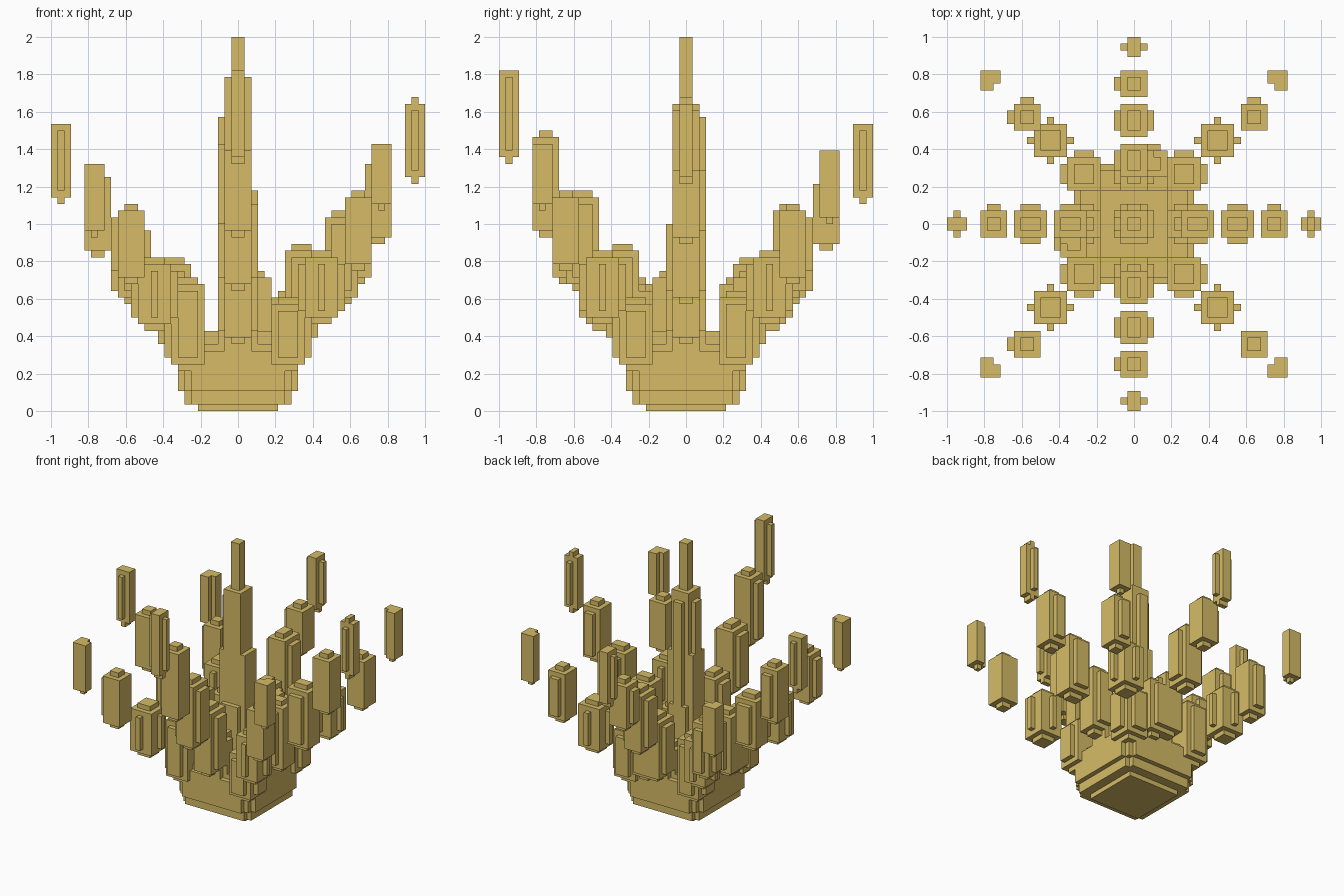
import bpy
import bmesh
from mathutils import Matrix, Vector

UNIT = 1 / 28  # edge of one block

cube = bpy.data.objects.get("Cube")
if cube:
    bpy.data.objects.remove(cube, do_unlink=True)

sand = bpy.data.materials.new("sand_gold")
sand.use_nodes = True
color = (0.67, 0.5, 0.134, 1)
sand.diffuse_color = color
sand.node_tree.nodes["Principled BSDF"].inputs["Base Color"].default_value = color


def block_object(name, boxes):
    """One object made of axis-aligned boxes, each given as three (low, high) spans."""
    bm = bmesh.new()
    for spans in boxes:
        low = Vector([s[0] for s in spans]) * UNIT
        high = Vector([s[1] for s in spans]) * UNIT
        size = Matrix.Diagonal((*(high - low), 1))
        bmesh.ops.create_cube(bm, size=1, matrix=Matrix.Translation((low + high) / 2) @ size)
    mesh = bpy.data.meshes.new(name)
    bm.to_mesh(mesh)
    bm.free()
    mesh.materials.append(sand)
    bpy.context.collection.objects.link(bpy.data.objects.new(name, mesh))


def inset(span, amount=1):
    low, high = span
    return (low + amount, high - amount) if high - low > 2 * amount else span


def grow(span, ends):
    return span[0] - ends[0], span[1] + ends[1]


def column(name, x, y, z, rib_x, rib_y, cap=1, rib_inset=1):
    """Pillar with a narrow foot, a narrow cap and raised ribs on its sides."""
    bottom, top = z
    boxes = [
        (x, y, (bottom + 1, top - cap)),
        (inset(x), inset(y), (bottom, top)),
    ]
    rib_z = (bottom + 2, top - 1 - cap)
    if any(rib_x):
        boxes.append((grow(x, rib_x), inset(y, rib_inset), rib_z))
    if any(rib_y):
        boxes.append((inset(x, rib_inset), grow(y, rib_y), rib_z))
    block_object(name, boxes)


def outward(sign, span):
    return span if sign > 0 else (-span[1], -span[0])


def square(half, low, high):
    return ((-half, half), (-half, half), (low, high))


def cut_square(half, cut, low, high):
    """Two crossing slabs: a square with its corners notched."""
    wide, narrow = (-half, half), (cut - half, half - cut)
    return [(wide, narrow, (low, high)), (narrow, wide, (low, high))]


# Stepped square base
block_object("base", [
    square(6, 0, 1),
    *cut_square(8, 1, 1, 10),
    square(8, 3, 10),
    *cut_square(9, 2, 3, 9),
    square(5, 9, 12),
])

# Central spire
block_object("spire", [
    square(1, 12, 56),
    square(2, 10, 46),
    ((-3, 2), (-1, 1), (10, 44)),
    ((-1, 1), (-2, 3), (10, 44)),
    ((-3, 3), (-2, 2), (10, 33)),
    ((-2, 2), (-3, 3), (10, 22)),
])

# Pillars along the four straight arms: radial span, half width, heights per arm
arms = [("right", 0, -1), ("left", 0, 1), ("front", 1, -1), ("back", 1, 1)]
straight = {
    "root": ((5, 9), 2, [(7, 18), (7, 17), (7, 19), (7, 17)]),
    "inner": ((7, 12), 2, [(9, 23), (10, 25), (10, 25), (9, 23)]),
    "middle": ((13, 18), 2, [(16, 28), (16, 30), (18, 33), (17, 31)]),
    "outer": ((19, 23), 2, [(23, 36), (25, 38), (26, 42), (24, 35)]),
    "end": ((25, 28), 1, [(31, 43), (34, 47), (37, 51), (31, 43)]),
}
for tier, (radial, half, heights) in straight.items():
    for (arm, axis, sign), z in zip(arms, heights):
        along, across = outward(sign, radial), (-half, half)
        rib = (1, 1)
        if tier == "outer":
            rib = (0, 1) if axis == 0 else (1, 0)
        cap = 0 if tier == "end" and arm != "left" else 1
        name = f"{tier}_pillar_{arm}"
        if axis == 0:
            column(name, along, across, z, (0, 0), rib, cap)
        else:
            column(name, across, along, z, rib, (0, 0), cap)

# Extra low pillars beside the back and right arms
column("side_pillar_back", (1, 5), (7, 11), (8, 21), (0, 0), (0, 1))
column("side_pillar_right", (-11, -7), (-5, -1), (8, 21), (1, 0), (0, 0))

# Pillars along the four diagonal arms: span, rib inset, heights per corner
corners = [("front_right", -1, -1), ("front_left", 1, -1),
           ("back_left", 1, 1), ("back_right", -1, 1)]
diagonal = {
    "inner": ((5, 10), 1, [(6, 20), (6, 17), (6, 18), (6, 20)]),
    "middle": ((10, 15), 2, [(12, 23), (13, 24), (13, 24), (12, 23)]),
    "outer": ((16, 20), 1, [(19, 31), (21, 33), (19, 31), (16, 29)]),
}
for tier, (span, rib_inset, heights) in diagonal.items():
    for (corner, sx, sy), z in zip(corners, heights):
        x, y = outward(sx, span), outward(sy, span)
        rib_x = (0, 1) if sx > 0 else (1, 0)
        rib_y = (0, 1) if sy > 0 else (1, 0)
        if tier == "middle":
            rib_x = rib_y = (1, 1)
        if tier == "outer":  # two of the sides use a ribbed, smaller core
            rib_x = rib_y = (0, 0)
            if sx < 0:
                x, rib_x = (-18, -14), (1, 0)
            if sy > 0:
                y, rib_y = (14, 18), (0, 1)
        column(f"{tier}_pillar_{corner}", x, y, z, rib_x, rib_y, 1, rib_inset)

# Slim end pillars of the diagonal arms, notched on the inner corner
end_heights = [(26, 37), (30, 40), (28, 39), (24, 35)]
for (corner, sx, sy), (bottom, top) in zip(corners, end_heights):
    x, y = outward(sx, (20, 23)), outward(sy, (20, 23))
    body = (bottom + 1, top)
    block_object(f"end_pillar_{corner}", [
        (x, outward(sy, (21, 23)), body),
        (outward(sx, (21, 23)), y, body),
        (inset(x), inset(y), (bottom, top - 1)),
    ])
